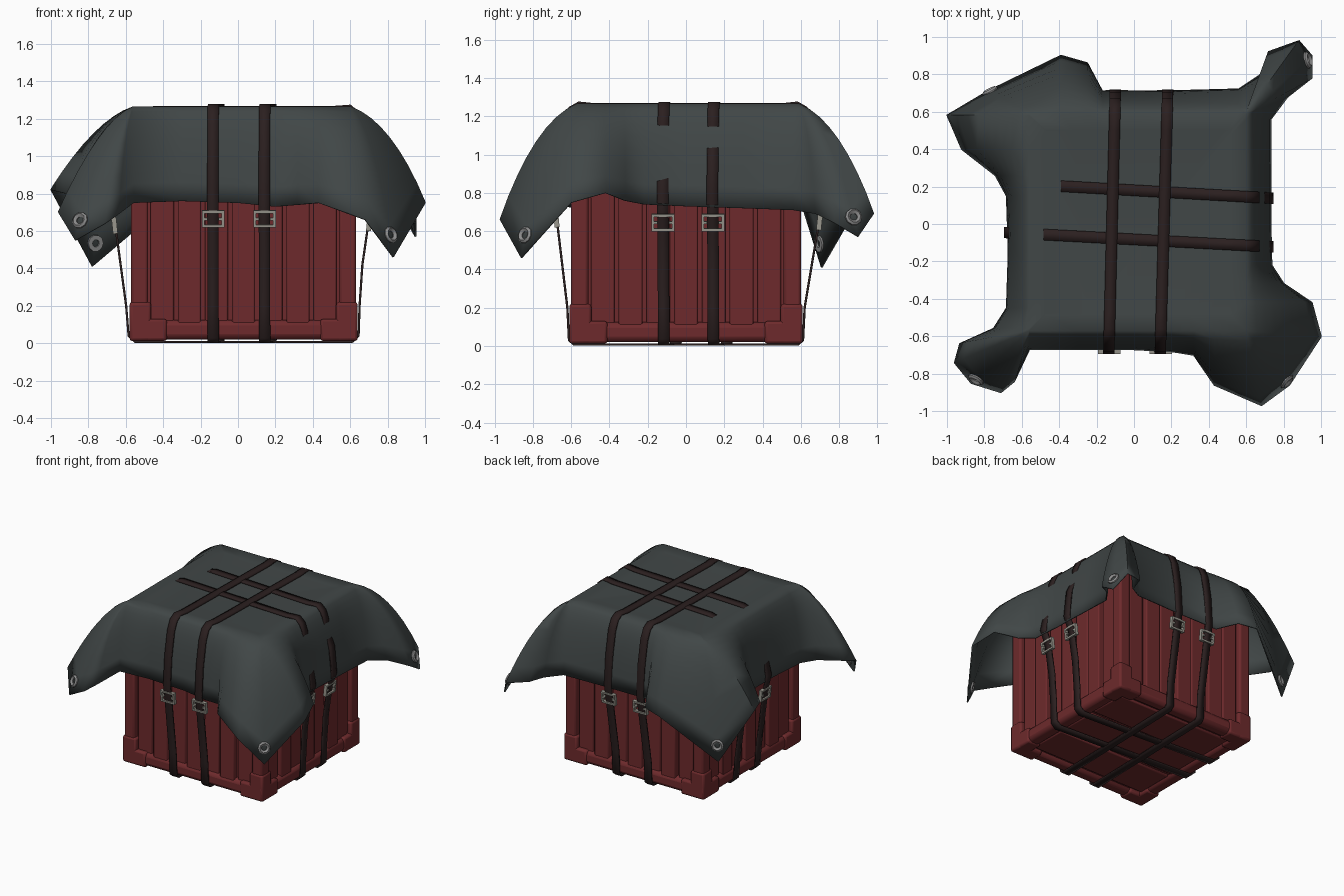
import bpy, bmesh, math
from mathutils import Matrix, Vector

cube = bpy.data.objects.get("Cube")
if cube:
    bpy.data.objects.remove(cube, do_unlink=True)


def material(name, rgb, rough=0.8):
    m = bpy.data.materials.new(name)
    m.use_nodes = True
    m.diffuse_color = (*rgb, 1)
    shader = m.node_tree.nodes["Principled BSDF"]
    shader.inputs["Base Color"].default_value = (*rgb, 1)
    shader.inputs["Roughness"].default_value = rough
    return m


RED = material("crate_red", (0.155, 0.023, 0.025))
CLOTH = material("canvas_grey", (0.052, 0.062, 0.062))
STRAP = material("strap_brown", (0.024, 0.014, 0.014))
BUCKLE = material("buckle_metal", (0.32, 0.31, 0.27))
EYELET = material("eyelet_steel", (0.27, 0.27, 0.27))

CX = 0.03                      # crate centre in x
HALF = 0.61                    # half width of the crate
QUARTERS = [Matrix.Translation((CX, 0, 0)) @ Matrix.Rotation(k * math.pi / 2, 4, 'Z')
            for k in range(4)]


def finish(name, bm, mat, bevel=0, thick=0, angle=40):
    mesh = bpy.data.meshes.new(name)
    bm.to_mesh(mesh)
    bm.free()
    mesh.materials.append(mat)
    mesh.polygons.foreach_set("use_smooth", [True] * len(mesh.polygons))
    mesh.set_sharp_from_angle(angle=math.radians(angle))
    ob = bpy.data.objects.new(name, mesh)
    bpy.context.collection.objects.link(ob)
    if bevel:
        mod = ob.modifiers.new("bevel", 'BEVEL')
        mod.width, mod.segments = bevel, 2
        mod.limit_method = 'ANGLE'
    if thick:
        mod = ob.modifiers.new("thickness", 'SOLIDIFY')
        mod.thickness, mod.offset = thick, 0
    return ob


def box(bm, low, high, matrix=Matrix()):
    low, high = Vector(low), Vector(high)
    size = Matrix.Diagonal((*(high - low), 1))
    bmesh.ops.create_cube(bm, size=1, matrix=matrix @ Matrix.Translation((low + high) / 2) @ size)


# Crate body, planks, rails and corner caps
body = bmesh.new()
box(body, (CX - 0.555, -0.555, 0.045), (CX + 0.555, 0.555, 1.12))
finish("crate_body", body, RED)

planks, rails, posts, caps = (bmesh.new() for _ in range(4))
for m in QUARTERS:
    for i in range(7):
        x = (i - 3) * 0.145
        front = -0.595 if i % 2 else -0.578
        box(planks, (x - 0.062, front, 0.06), (x + 0.062, -0.54, 1.12), m)
    box(rails, (-0.58, -0.602, 0.02), (0.58, -0.5, 0.125), m)
    box(posts, (-0.602, -0.602, 0.06), (-0.51, -0.51, 1.12), m)
    box(caps, (-HALF, -HALF, 0.012), (-0.495, -0.495, 0.22), m)
    box(caps, (-HALF, -HALF, 0.012), (-0.41, -0.495, 0.13), m)
    box(caps, (-HALF, -HALF, 0.012), (-0.495, -0.41, 0.13), m)
finish("side_planks", planks, RED, 0.008)
finish("bottom_rails", rails, RED, 0.03)
finish("corner_posts", posts, RED, 0.015)
finish("corner_caps", caps, RED, 0.015)

floor = bmesh.new()
for i in range(3):
    y = (i - 1) * 0.33
    box(floor, (CX - 0.5, y - 0.15, 0.03), (CX + 0.5, y + 0.15, 0.06))
finish("floor_boards", floor, RED, 0.01)

# Canvas cover: hem outline, anticlockwise from the front
HEM = [Vector(p) for p in (
    (-.3, -.67, .76), (0, -.67, .75), (.2, -.68, .73), (.32, -.7, .74), (.43, -.86, .75),
    (.68, -.97, .66), (.83, -.86, .46), (1, -.6, .75), (.95, -.42, .8), (.8, -.32, .76),
    (.735, -.22, .74), (.73, 0, .73), (.73, .3, .72), (.73, .56, .71), (.82, .68, .69),
    (.95, .78, .64), (.95, .9, .57), (.88, .98, .69), (.72, .92, .72), (.68, .8, .72),
    (.56, .72, .74), (.2, .71, .74), (-.17, .71, .74), (-.25, .86, .75), (-.39, .9, .74),
    (-.78, .71, .41), (-1, .58, .82), (-.92, .4, .8), (-.74, .26, .76), (-.68, .15, .74),
    (-.67, -.15, .73), (-.68, -.45, .72), (-.75, -.56, .72), (-.93, -.64, .73),
    (-.96, -.74, .7), (-.87, -.85, .55), (-.71, -.9, .64), (-.64, -.84, .69), (-.56, -.67, .75))]
TIPS = [6, 16, 25, 35]


def drape(p, t):
    """Point on the cover, from the top edge (t=0) to the hem (t=1)."""
    edge = Vector((min(max(p.x, -.56), .6), min(max(p.y, -.57), .59)))
    reach = p.xy - edge
    # plain sides hang steeply, and the corners sag more on one side
    bulge = max(0.55 if p.x > 0 else 0.25, 0.9 - reach.length)
    out = edge + reach * (2 * t * (1 - t) * bulge + t * t)
    return Vector((*out, 1.262 + (p.z - 1.262) * (0.3 * t + 0.7 * t * t)))


cover = bmesh.new()
ROWS = 8
grid = [[cover.verts.new((CX + (q.x - CX) * .85, q.y * .85, 1.252))
         for q in (drape(p, 0) for p in HEM)]]
grid += [[cover.verts.new(drape(p, r / ROWS)) for p in HEM] for r in range(ROWS + 1)]
cover.faces.new(grid[0])
for upper, lower in zip(grid, grid[1:]):
    for i in range(len(HEM)):
        j = (i + 1) % len(HEM)
        cover.faces.new((upper[i], lower[i], lower[j], upper[j]))
bmesh.ops.remove_doubles(cover, verts=cover.verts, dist=0.0005)
finish("canvas_cover", cover, CLOTH, thick=0.01, angle=75)

# Eyelets near the four hanging tips
eyelets = bmesh.new()
PROFILE = [(.02, -.014), (.045, -.014), (.045, .012), (.034, .022), (.02, .01)]
SIDES = 10
for i in TIPS:
    p, t = HEM[i], 0.91
    down = drape(p, t + .09) - drape(p, t - .1)
    along = drape(HEM[i + 1], t) - drape(HEM[i - 1], t)
    out = down.cross(along).normalized()
    m = Matrix.Translation(drape(p, t)) @ out.to_track_quat('Z', 'Y').to_matrix().to_4x4()
    rings = []
    for k in range(SIDES):
        a = 2 * math.pi * k / SIDES
        rings.append([eyelets.verts.new(m @ Vector((r * math.cos(a), r * math.sin(a), z)))
                      for r, z in PROFILE])
    for k in range(SIDES):
        a, b = rings[k], rings[(k + 1) % SIDES]
        for s in range(len(PROFILE)):
            e = (s + 1) % len(PROFILE)
            eyelets.faces.new((a[s], b[s], b[e], a[e]))
bmesh.ops.recalc_face_normals(eyelets, faces=eyelets.faces)
finish("eyelets", eyelets, EYELET)


# Straps: closed ribbons around the crate; each half is (distance out, height)
def strap(name, axis, near, far, low_side, high_side, width=0.06):
    """near and far are the sideways positions at the low and high ends."""
    path = [(-u, z) for u, z in low_side] + [(u, z) for u, z in reversed(high_side)]
    bm = bmesh.new()
    pairs = []
    for u, z in path:
        mid = near + (far - near) * (u + 0.7) / 1.4
        pair = []
        for s in (-width / 2, width / 2):
            co = (u, mid + s, z) if axis == 'x' else (mid + s, u, z)
            pair.append(bm.verts.new(co))
        pairs.append(pair)
    for i, a in enumerate(pairs):
        b = pairs[(i + 1) % len(pairs)]
        bm.faces.new((a[0], b[0], b[1], a[1]))
    bmesh.ops.recalc_face_normals(bm, faces=bm.faces)
    finish(name, bm, STRAP, thick=0.012)


def right_half(tuck):
    """Dips under the canvas on the way up; tuck is where it goes in."""
    return [(.61, .007), (.645, .04), (.65, .2), (.665, .42), (.7, .66), (.74, .77), tuck,
            (.662, 1.1), (.666, 1.17), (.642, 1.235), (.6, 1.27), (.5, 1.262)]


def left_half(end):
    return [(.55, .007), (.585, .04), (.598, .2), (.66, .66), (.688, .78), (.625, 1),
            (.55, 1.2), (end + .06, 1.24), (end - .02, 1.262)]


FRONT = [(.585, .007), (.612, .03), (.62, .2), (.675, .66), (.69, .76), (.675, .98),
         (.642, 1.17), (.608, 1.245), (.56, 1.272), (.48, 1.263)]
BACK = [(u + .022 * (z > .5), z) for u, z in FRONT]
strap("long_strap_right", 'y', -.135, -.10, FRONT, BACK)
strap("long_strap_left", 'y', .14, .18, FRONT, BACK)
strap("cross_strap_front", 'x', -.045, -.12, left_half(.47), right_half((.703, .95)))
strap("cross_strap_back", 'x', .22, .14, left_half(.37), right_half((.718, .98)))

# Buckles: a frame with a middle bar, one on each strap and side
buckles = bmesh.new()


def buckle(x, y, z, turn):
    m = (Matrix.Translation((x, y, z)) @ Matrix.Rotation(turn, 4, 'Z')
         @ Matrix.Rotation(math.radians(6), 4, 'X'))
    w, h, b, d = 0.06, 0.045, 0.014, 0.013
    for s in (-1, 1):
        box(buckles, (s * (w - b / 2) - b / 2, -d, -h), (s * (w - b / 2) + b / 2, d, h), m)
        box(buckles, (-w, -d, s * (h - b / 2) - b / 2), (w, d, s * (h - b / 2) + b / 2), m)
        box(buckles, (s * w * .75 - w / 4, -d, -b / 2), (s * w * .75 + w / 4, d, b / 2), m)


for x in (-.133, .142):
    buckle(x, -.678, .665, 0)
    buckle(x + .04, .698, .65, math.pi)
for y in (-.12, .14):
    buckle(.702, y, .645, math.pi / 2)
    buckle(-.66, y + .08, .63, -math.pi / 2)
finish("buckles", buckles, BUCKLE)
